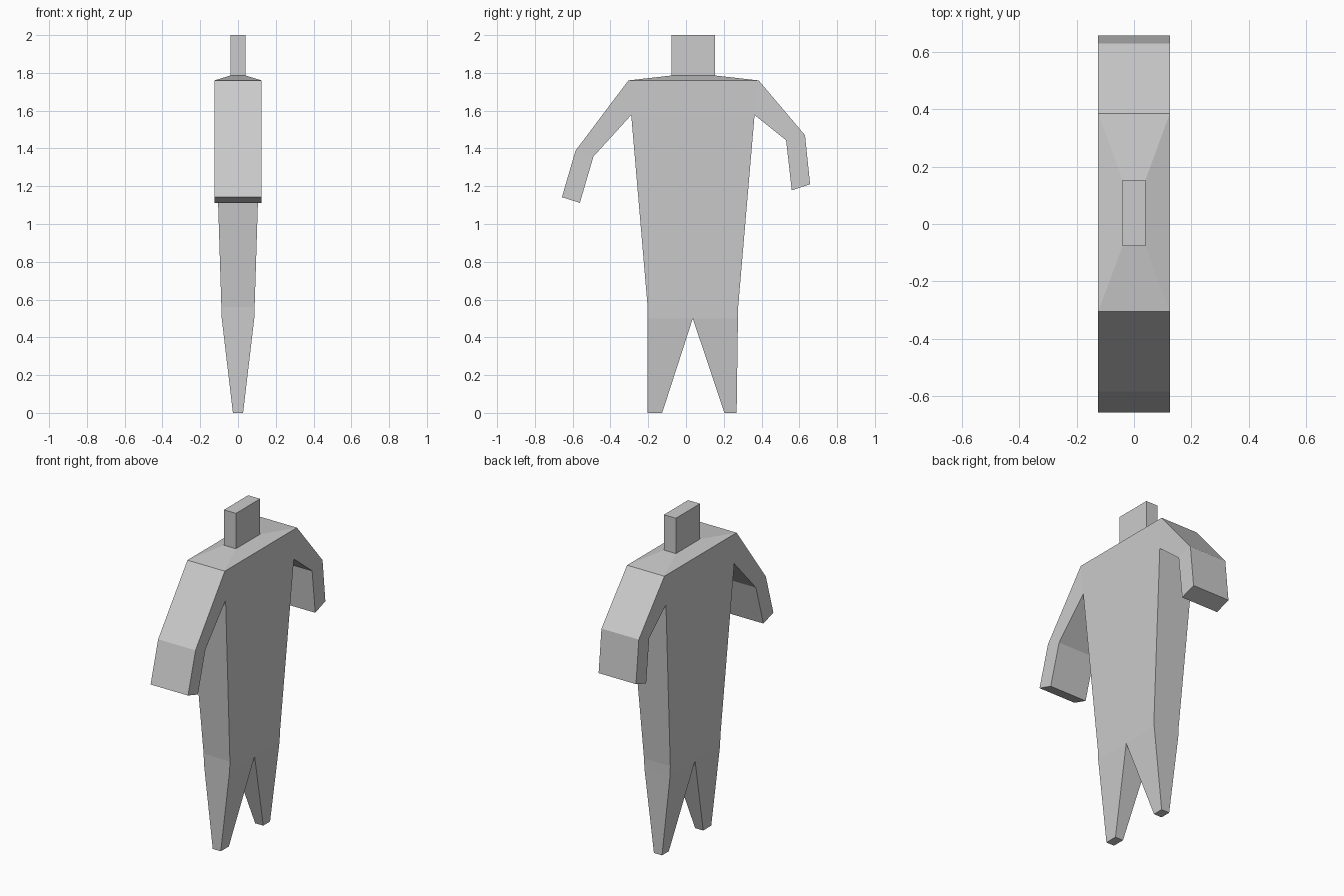
import bpy, bmesh

if "Cube" in bpy.data.objects:
    bpy.data.objects.remove(bpy.data.objects["Cube"])


def finish(bm, name):
    bmesh.ops.recalc_face_normals(bm, faces=bm.faces)
    mesh = bpy.data.meshes.new(name)
    bm.to_mesh(mesh)
    bm.free()
    obj = bpy.data.objects.new(name, mesh)
    bpy.context.collection.objects.link(obj)
    return obj


# Side profile of the body: y, z, half thickness in x
# (suffix f = front side, b = back side)
points = {
    "shoulder_f": (-0.305, 1.76, 0.125), "shoulder_b": (0.385, 1.76, 0.125),
    "armpit_f": (-0.29, 1.577, 0.12), "armpit_b": (0.363, 1.577, 0.12),
    "elbow_out_f": (-0.585, 1.388, 0.125), "elbow_out_b": (0.63, 1.47, 0.125),
    "elbow_in_f": (-0.49, 1.357, 0.125), "elbow_in_b": (0.53, 1.443, 0.125),
    "hand_out_f": (-0.657, 1.142, 0.125), "hand_out_b": (0.657, 1.211, 0.125),
    "hand_in_f": (-0.562, 1.112, 0.125), "hand_in_b": (0.56, 1.178, 0.125),
    "hip_f": (-0.203, 0.56, 0.088), "hip_b": (0.276, 0.56, 0.088),
    "leg_f": (-0.203, 0.5, 0.086), "leg_b": (0.275, 0.5, 0.086),
    "crotch": (0.036, 0.5, 0.086),
    "foot_out_f": (-0.203, 0, 0.027), "foot_out_b": (0.268, 0, 0.027),
    "foot_in_f": (-0.126, 0, 0.027), "foot_in_b": (0.203, 0, 0.027),
}

# Panels of the profile: torso, then an arm and a leg on each side
panels = [
    ["shoulder_f", "armpit_f", "armpit_b", "shoulder_b"],
    ["armpit_f", "hip_f", "hip_b", "armpit_b"],
    ["hip_f", "leg_f", "crotch", "leg_b", "hip_b"],
]
for s in ("_f", "_b"):
    panels += [
        ["shoulder" + s, "elbow_out" + s, "elbow_in" + s, "armpit" + s],
        ["elbow_out" + s, "hand_out" + s, "hand_in" + s, "elbow_in" + s],
        ["leg" + s, "foot_out" + s, "foot_in" + s, "crotch"],
    ]

# Body: panels on both sides, joined along the outline
bm = bmesh.new()
left = {k: bm.verts.new((-t, y, z)) for k, (y, z, t) in points.items()}
right = {k: bm.verts.new((t, y, z)) for k, (y, z, t) in points.items()}
edges = []
for panel in panels:
    bm.faces.new([left[k] for k in panel])
    bm.faces.new([right[k] for k in reversed(panel)])
    edges += [frozenset(e) for e in zip(panel, panel[1:] + panel[:1])]
top_edge = frozenset(("shoulder_f", "shoulder_b"))
for e in set(edges):
    if edges.count(e) == 1 and e != top_edge:
        a, b = e
        bm.faces.new((left[a], left[b], right[b], right[a]))
finish(bm, "body")

# Head and sloping shoulder top: stacked rectangles (half x, y min, y max, z)
bm = bmesh.new()
rings = []
for hx, y0, y1, z in [(0.125, -0.305, 0.385, 1.76),
                      (0.04, -0.077, 0.154, 1.786),
                      (0.04, -0.077, 0.154, 2.0)]:
    rings.append([bm.verts.new(p) for p in
                  [(-hx, y0, z), (hx, y0, z), (hx, y1, z), (-hx, y1, z)]])
for low, high in zip(rings, rings[1:]):
    for i in range(4):
        j = (i + 1) % 4
        bm.faces.new((low[i], low[j], high[j], high[i]))
bm.faces.new(rings[-1])
finish(bm, "head_and_shoulder_top")
